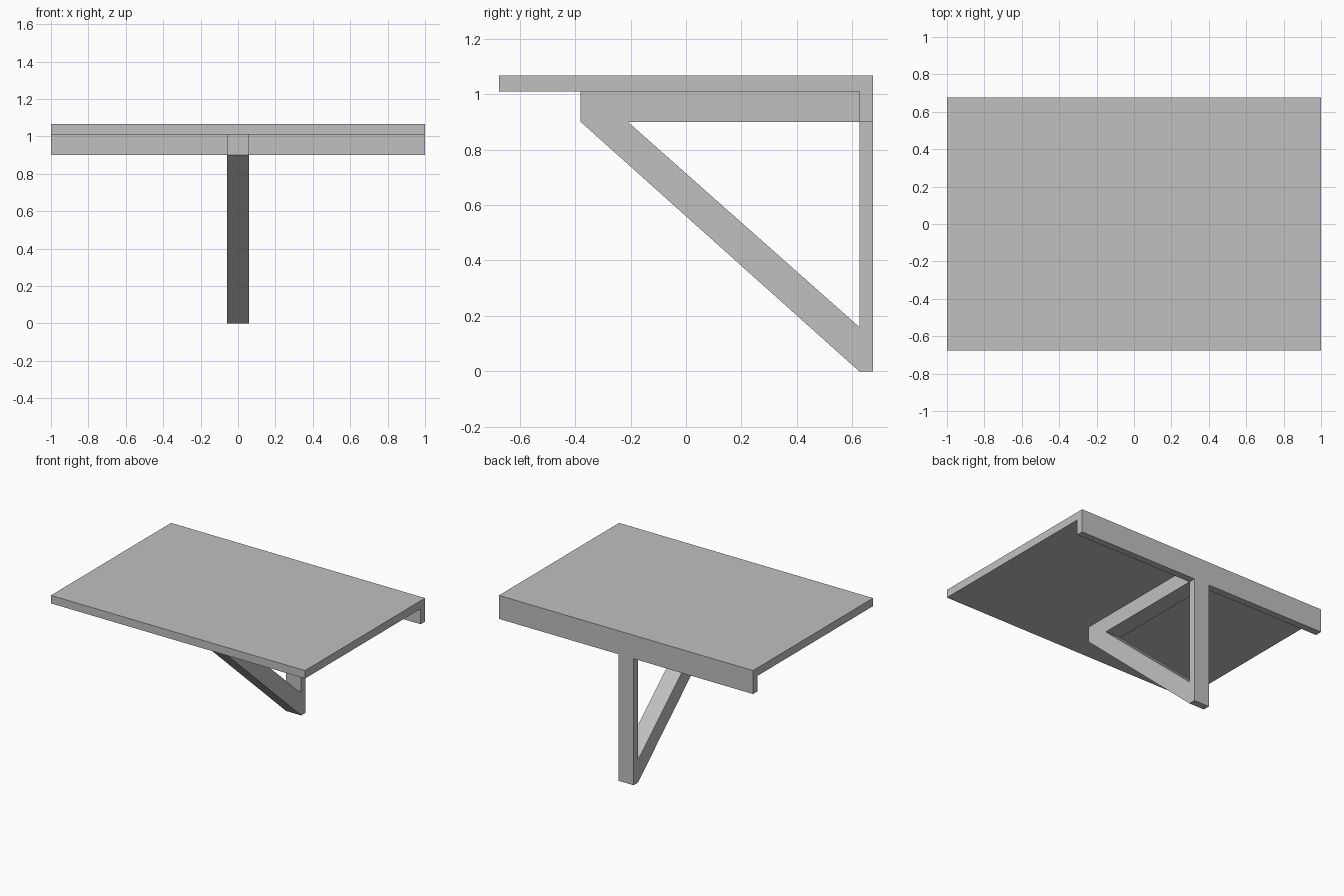
import bpy
import bmesh
from mathutils import Vector

cube = bpy.data.objects.get("Cube")
if cube:
    bpy.data.objects.remove(cube, do_unlink=True)

# One plain grey finish
grey = bpy.data.materials.new("plain_grey")
grey.use_nodes = True
colour = (0.53, 0.53, 0.53, 1)
grey.diffuse_color = colour
grey.node_tree.nodes["Principled BSDF"].inputs["Base Color"].default_value = colour


def extrude_profile(name, profile, half_width):
    """Extrude a (y, z) side profile across x, centred on x = 0."""
    bm = bmesh.new()
    face = bm.faces.new([bm.verts.new((-half_width, y, z)) for y, z in profile])
    result = bmesh.ops.extrude_face_region(bm, geom=[face], use_keep_orig=True)
    verts = [v for v in result["geom"] if isinstance(v, bmesh.types.BMVert)]
    bmesh.ops.translate(bm, verts=verts, vec=Vector((2 * half_width, 0, 0)))
    bmesh.ops.recalc_face_normals(bm, faces=bm.faces)
    mesh = bpy.data.meshes.new(name)
    bm.to_mesh(mesh)
    bm.free()
    mesh.materials.append(grey)
    obj = bpy.data.objects.new(name, mesh)
    bpy.context.collection.objects.link(obj)
    return obj


# Shared levels
back, inner = 0.675, 0.625
top, under, rail_bottom = 1.067, 1.01, 0.90
bracket_half = 0.06

# Tabletop with the wall rail folded down along its back edge
extrude_profile("tabletop_and_rail", [
    (-back, under), (inner, under), (inner, rail_bottom),
    (back, rail_bottom), (back, top), (-back, top)], 1.0)

# Upright against the wall
extrude_profile("wall_post", [
    (inner, 0), (back, 0), (back, rail_bottom), (inner, rail_bottom)], bracket_half)

# Support arm under the top, joined to the diagonal brace
extrude_profile("arm_and_brace", [
    (-0.38, under), (-0.38, rail_bottom), (inner, 0), (inner, 0.16),
    (-0.21, rail_bottom), (inner, rail_bottom), (inner, under)], bracket_half)
